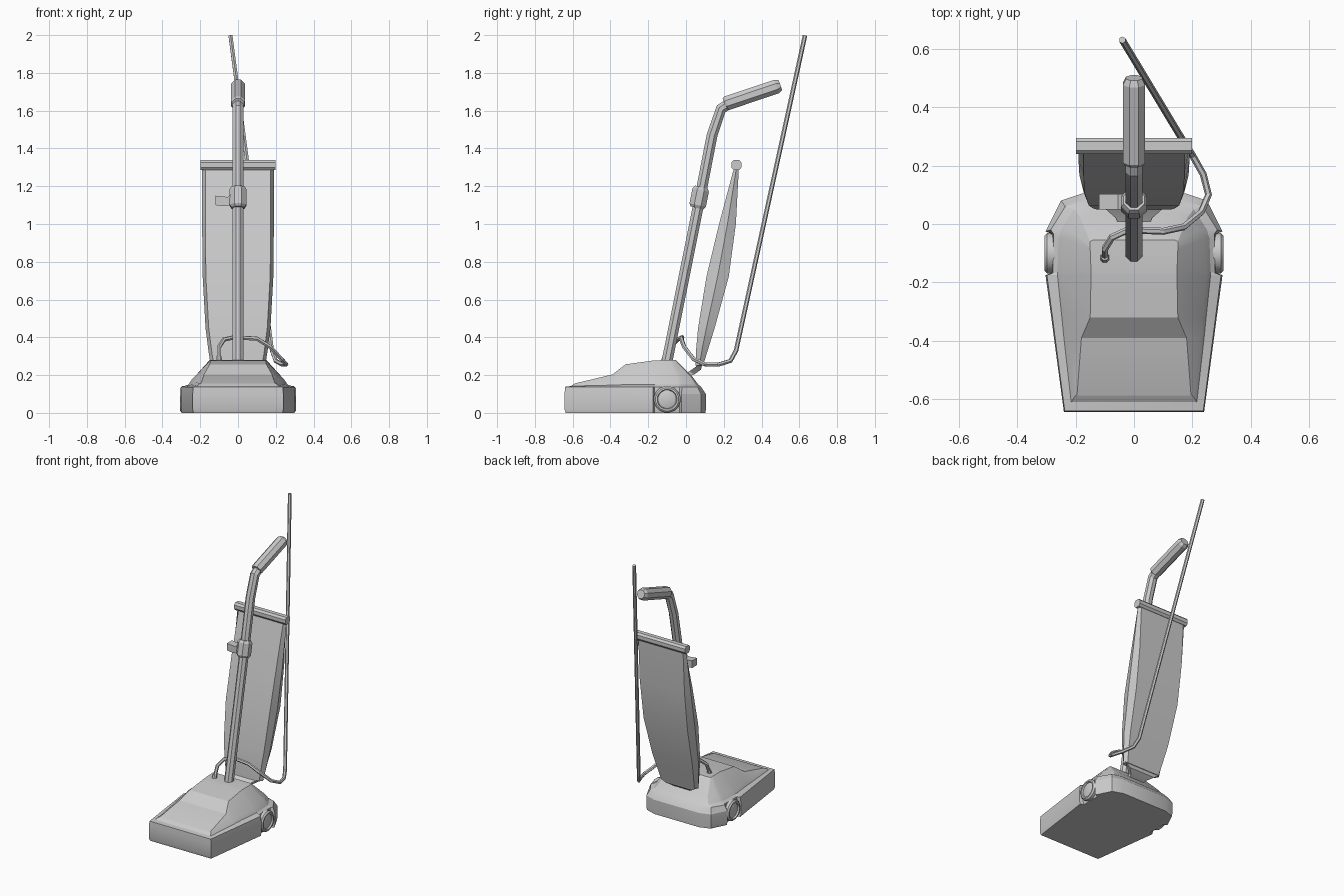
import bpy, bmesh
from math import sin, cos, pi
from mathutils import Vector


def loft(name, rings, angle=0.5):
    """Skin a stack of equal, even-sized rings; both ends are capped with quad strips."""
    bm = bmesh.new()
    vs = [[bm.verts.new(p) for p in r] for r in rings]
    n = len(rings[0])
    for a, b in zip(vs, vs[1:]):
        for i in range(n):
            j = (i + 1) % n
            bm.faces.new((a[i], a[j], b[j], b[i]))
    for r in (vs[0], vs[-1]):
        for i in range(n // 2 - 1):
            bm.faces.new((r[i], r[i + 1], r[n - 2 - i], r[n - 1 - i]))
    bmesh.ops.recalc_face_normals(bm, faces=bm.faces[:])
    me = bpy.data.meshes.new(name)
    bm.to_mesh(me)
    bm.free()
    ob = bpy.data.objects.new(name, me)
    bpy.context.collection.objects.link(ob)
    bpy.ops.object.select_all(action='DESELECT')
    ob.select_set(True)
    bpy.context.view_layer.objects.active = ob
    bpy.ops.object.shade_smooth_by_angle(angle=angle)
    return ob


def tube(name, pts, radii, n=8, side=(1, 0, 0)):
    """Sweep an n-gon along a path with one radius per point."""
    pts = [Vector(p) for p in pts]
    if not isinstance(radii, (list, tuple)):
        radii = [radii] * len(pts)
    u, rings = Vector(side), []
    for i, (p, r) in enumerate(zip(pts, radii)):
        a = (p - pts[i - 1]).normalized() if i else Vector()
        b = (pts[i + 1] - p).normalized() if i < len(pts) - 1 else Vector()
        t = (a + b).normalized()
        u = (u - t * u.dot(t)).normalized()
        v = t.cross(u)
        rings.append([p + r * (u * cos(2 * pi * (k + .5) / n) + v * sin(2 * pi * (k + .5) / n))
                      for k in range(n)])
    return loft(name, rings, 0.4)


def mirrored(half):
    return half + [(-x, y, z) for x, y, z in reversed(half)]


# Cleaner head: half outlines, front to back, with a notch for the wheels
skirt = [(.24, -.643), (.274, -.39), (.283, -.32), (.303, -.175), (.28, -.168),
         (.28, -.035), (.303, -.025), (.25, .08), (.175, .105)]
rim = [(.237, -.64), (.27, -.39), (.279, -.32), (.298, -.175), (.278, -.168),
       (.275, -.035), (.285, -.02), (.235, .06), (.17, .08)]
ledge = [(.215, -.61, .142), (.24, -.39, .147), (.247, -.32, .15), (.262, -.175, .15),
         (.262, -.165, .15), (.258, -.05, .15), (.25, -.02, .15), (.205, .05, .15), (.165, .065, .15)]
shoulder = [(.203, -.59, .155), (.228, -.39, .165), (.236, -.32, .17), (.246, -.175, .175),
            (.246, -.165, .175), (.237, -.05, .183), (.225, -.02, .185), (.185, .025, .19), (.15, .035, .19)]
crown = [(.195, -.585, .157), (.18, -.39, .203), (.15, -.32, .257), (.147, -.175, .277),
         (.147, -.165, .278), (.15, -.085, .28), (.15, -.075, .28), (.15, -.06, .28), (.14, -.055, .28)]
rings = [[(x * .985, y * .99, 0) for x, y in skirt], [(x, y, .02) for x, y in skirt],
         [(x, y, .10) for x, y in skirt], [(x, y, .138) for x, y in rim], ledge, shoulder, crown]
loft("cleaner_head", [mirrored(r) for r in rings], 0.35)

# Wheels with a recessed hub
for s, label in ((-1, "left"), (1, "right")):
    steps = [(.25, .071), (.297, .071), (.306, .062), (.306, .053), (.296, .049), (.300, .04)]
    loft("wheel_" + label, [[(s * x, -.1 + r * cos(2 * pi * (k + .5) / 16),
                              .072 + r * sin(2 * pi * (k + .5) / 16)) for k in range(16)]
                            for x, r in steps])

# Handle tube, grip and clamp collar
tube("handle_tube", [(0, -.105, .25), (0, .072, 1.13), (0, .138, 1.47), (0, .186, 1.61), (0, .25, 1.65)], .031)
tube("handle_grip", [(0, .205, 1.635), (0, .215, 1.639), (0, .48, 1.728), (0, .50, 1.735)],
     [.034, .041, .041, .03])
tube("clamp_collar", [(0, .058, 1.085), (0, .062, 1.10), (0, .078, 1.18), (0, .082, 1.195)],
     [.038, .048, .048, .038])

# Cord hook on the collar
hook = [(-.12, 1.10), (-.08, 1.095), (-.025, 1.10), (-.025, 1.17), (-.055, 1.143), (-.12, 1.15)]
loft("cord_hook", [[(x, y, z) for x, z in hook] for y in (.05, .103)], 0.3)

# Dust bag: lens-shaped side profile (height, front, back, half width)
bag = [(.25, .05, .09, .145), (.34, .054, .118, .158), (.45, .064, .152, .172), (.72, .108, .226, .187),
       (1.0, .175, .264, .19), (1.3, .255, .28, .19)]
loft("dust_bag", [[(w, (f + b) / 2, z), (w - .017, b, z), (.017 - w, b, z),
                   (-w, (f + b) / 2, z), (.017 - w, f, z), (w - .017, f, z)]
                  for z, f, b, w in bag], 0.3)

# Neck joining bag and head
neck = [(-.02, .19, .05), (.03, .21, .06), (.065, .235, .10), (.072, .26, .14)]
loft("bag_neck", [[(w, y - .012, z + .01), (w, y + .014, z - .006),
                   (-w, y + .014, z - .006), (-w, y - .012, z + .01)] for y, z, w in neck])

# Bar clamping the top of the bag
bar = [(.240, 1.30), (.252, 1.285), (.282, 1.285), (.294, 1.30),
       (.294, 1.325), (.282, 1.338), (.252, 1.338), (.240, 1.325)]
loft("bag_top_bar", [[(x, y, z) for y, z in bar] for x in (-.198, .198)])

# Power cord looping round the side and rising behind
tube("power_cord", [(-.10, -.12, .27), (-.10, -.085, .35), (-.075, -.045, .388), (-.02, -.02, .40),
                    (.10, -.025, .393), (.17, -.01, .35), (.23, .04, .285), (.255, .10, .257),
                    (.237, .17, .255), (.20, .235, .275), (.18, .265, .33), (-.04, .63, 1.998)],
     .012, 6)
tube("cord_strain_relief", [(-.10, -.12, .265), (-.10, -.11, .30)], [.018, .014], 8)
